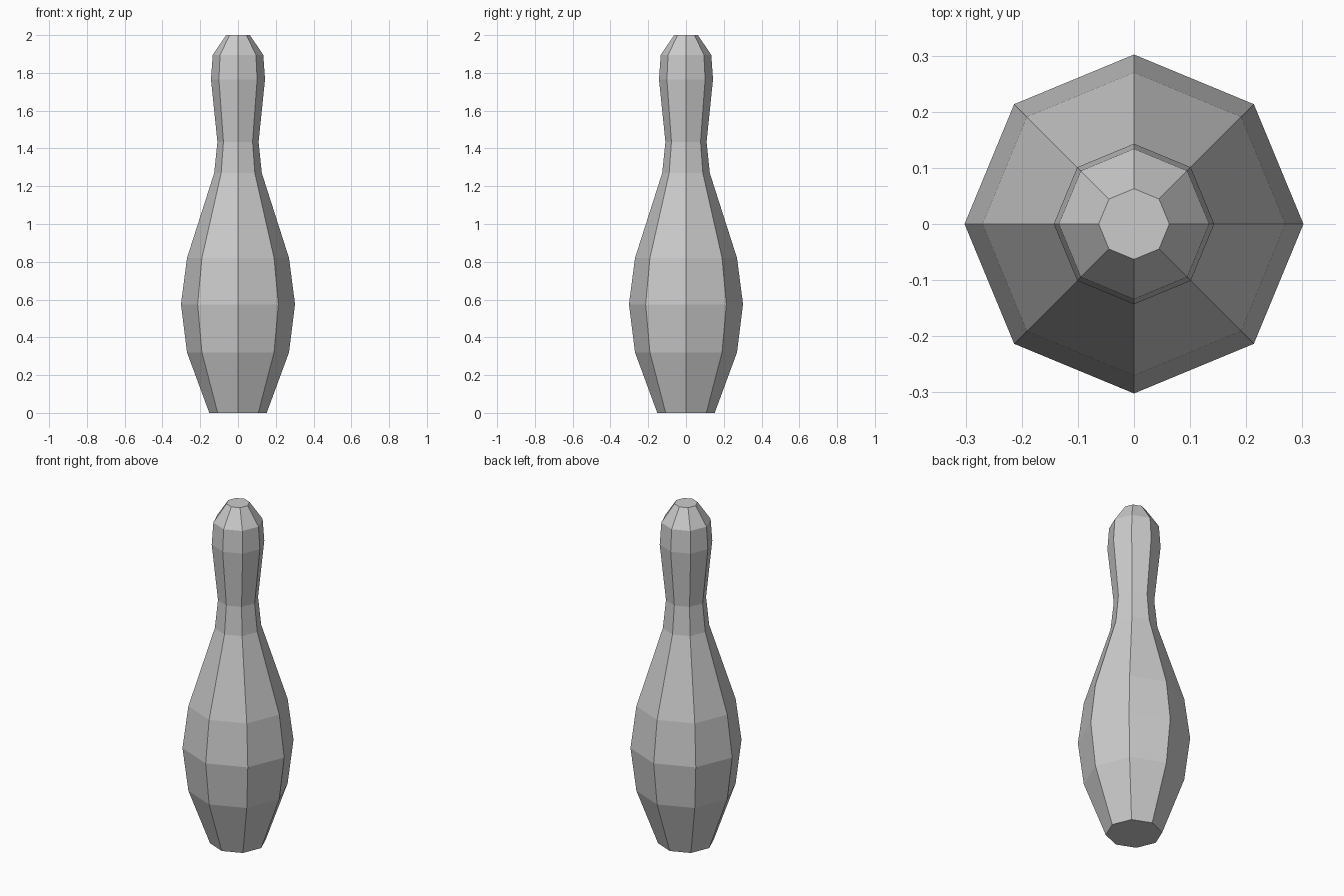
import bpy
import bmesh
from math import cos, sin, pi

cube = bpy.data.objects.get("Cube")
if cube:
    bpy.data.objects.remove(cube, do_unlink=True)

SIDES = 8

# Outline as (radius, height), from base to crown
PROFILE = [(0.152, 0.0), (0.27, 0.32), (0.302, 0.575), (0.27, 0.82),
           (0.126, 1.27), (0.109, 1.435), (0.143, 1.765),
           (0.134, 1.895), (0.063, 2.0)]


def flat_material(name, colour):
    mat = bpy.data.materials.new(name)
    mat.use_nodes = True
    mat.diffuse_color = colour
    mat.node_tree.nodes["Principled BSDF"].inputs["Base Color"].default_value = colour
    return mat


def turned_body(name, profile, mat):
    bm = bmesh.new()
    rings = [[bm.verts.new((r * cos(2 * pi * i / SIDES), r * sin(2 * pi * i / SIDES), z))
              for i in range(SIDES)] for r, z in profile]
    # Side bands
    for low, high in zip(rings, rings[1:]):
        for i in range(SIDES):
            j = (i + 1) % SIDES
            bm.faces.new((low[i], low[j], high[j], high[i]))
    # Flat base and crown
    bm.faces.new(reversed(rings[0]))
    bm.faces.new(rings[-1])
    mesh = bpy.data.meshes.new(name)
    bm.to_mesh(mesh)
    bm.free()
    mesh.materials.append(mat)
    obj = bpy.data.objects.new(name, mesh)
    bpy.context.scene.collection.objects.link(obj)
    return obj


turned_body("bowling_pin", PROFILE, flat_material("light_grey", (0.6, 0.6, 0.6, 1.0)))
